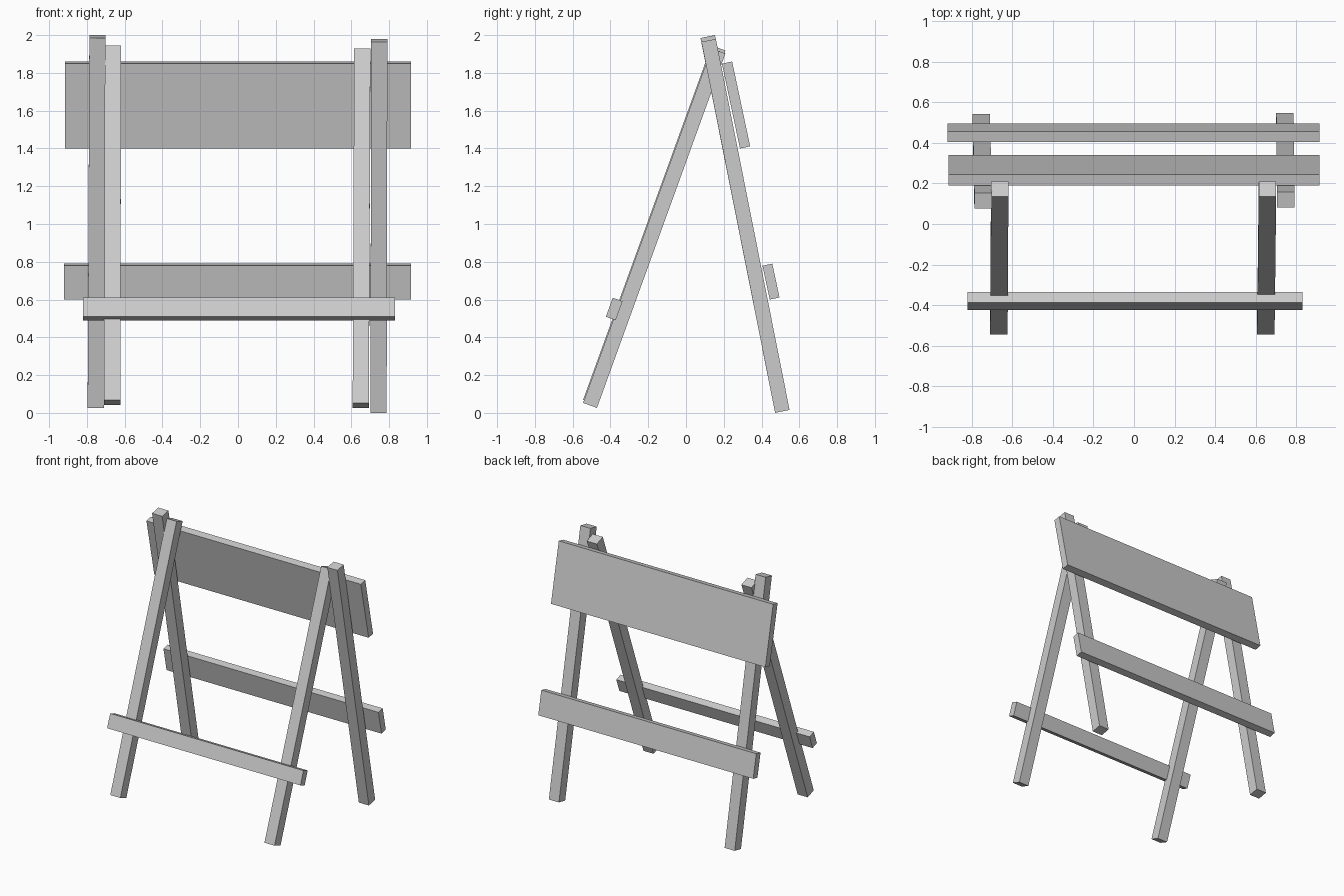
import bpy
from math import radians
from mathutils import Matrix, Vector

if "Cube" in bpy.data.objects:
    bpy.data.objects.remove(bpy.data.objects["Cube"], do_unlink=True)

# One plain grey for the whole barricade
grey = bpy.data.materials.new("plain grey")
grey.use_nodes = True
GREY = (0.6, 0.6, 0.6, 1)
grey.diffuse_color = GREY
grey.node_tree.nodes["Principled BSDF"].inputs["Base Color"].default_value = GREY


def block(name, size, matrix):
    """Box of the given size, placed by a matrix."""
    bpy.ops.mesh.primitive_cube_add(size=1)
    obj = bpy.context.object
    obj.name = obj.data.name = name
    obj.data.transform(matrix @ Matrix.Diagonal((*size, 1)))
    obj.data.materials.append(grey)
    return obj


def leg(name, foot, head, width=0.086, depth=0.078):
    """Square-cut post running from foot to head."""
    foot, head = Vector(foot), Vector(head)
    up = (head - foot).normalized()
    side = (Vector((1, 0, 0)) - up * up.x).normalized()
    turn = Matrix((side, up.cross(side), up)).transposed().to_4x4()
    block(name, (width, depth, (head - foot).length),
          Matrix.Translation((foot + head) / 2) @ turn)


def board(name, x0, x1, y, z, thick, height, lean):
    """Plank across the legs, leaning with them."""
    block(name, (x1 - x0, thick, height),
          Matrix.Translation(((x0 + x1) / 2, y, z))
          @ Matrix.Rotation(radians(lean), 4, 'X'))


# Rear frame: outer legs, wide sign board and lower rail
leg("rear_leg_right", (-0.753, 0.505, 0.033), (-0.744, 0.115, 1.992))
leg("rear_leg_left", (0.744, 0.51, 0.008), (0.748, 0.12, 1.972))
board("sign_board", -0.915, 0.915, 0.265, 1.63, 0.055, 0.459, 12)
board("rear_rail", -0.92, 0.915, 0.45, 0.695, 0.053, 0.183, 12)

# Front frame: inner legs and a low rail
leg("front_leg_right", (-0.666, -0.508, 0.056), (-0.662, 0.172, 1.932))
leg("front_leg_left", (0.65, -0.508, 0.04), (0.658, 0.172, 1.916))
board("front_rail", -0.82, 0.83, -0.38, 0.55, 0.055, 0.107, -20)
